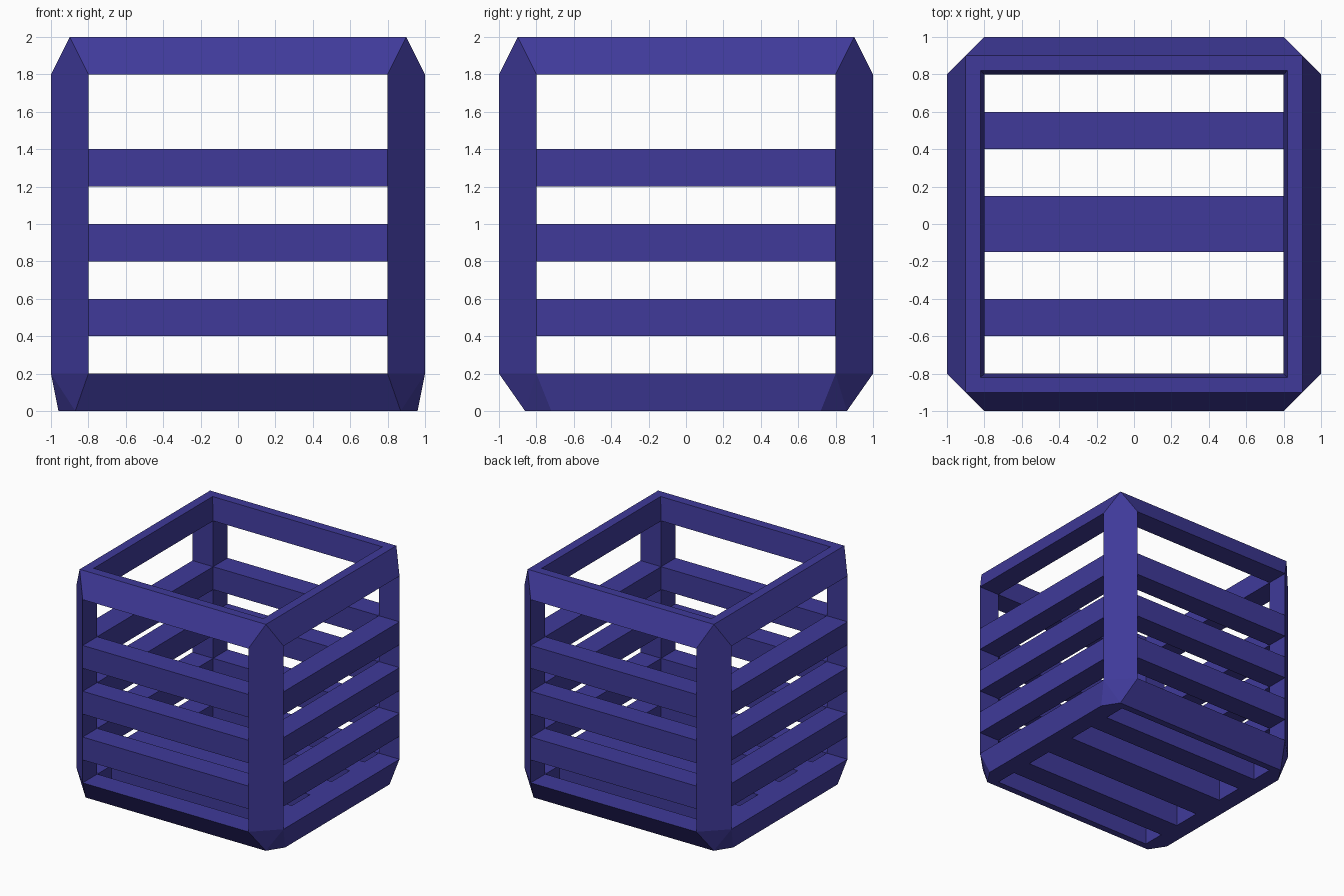
import bpy, bmesh

if "Cube" in bpy.data.objects:
    bpy.data.objects.remove(bpy.data.objects["Cube"])

mat = bpy.data.materials.new("blue_paint")
mat.diffuse_color = (0.05, 0.042, 0.32, 1)
mat.use_nodes = True
mat.node_tree.nodes["Principled BSDF"].inputs["Base Color"].default_value = mat.diffuse_color


def finish(bm, name):
    bmesh.ops.remove_doubles(bm, verts=bm.verts, dist=1e-4)
    bmesh.ops.recalc_face_normals(bm, faces=bm.faces)
    me = bpy.data.meshes.new(name)
    bm.to_mesh(me)
    bm.free()
    me.materials.append(mat)
    ob = bpy.data.objects.new(name, me)
    bpy.context.collection.objects.link(ob)
    return ob


def octagon(a, b, z):
    """Eight points; a = corner point nearer front/back, b = nearer the sides."""
    pts = []
    for sx, sy, order in ((1, -1, (a, b)), (1, 1, (b, a)),
                          (-1, 1, (a, b)), (-1, -1, (b, a))):
        pts += [(sx * p[0], sy * p[1], z) for p in order]
    return pts


def square(h, z):
    return octagon((h, h), (h, h), z)


def frame(name, loops):
    """Closed ring swept through four loops of eight points."""
    bm = bmesh.new()
    rings = [[bm.verts.new(p) for p in lp] for lp in loops]
    for k in range(4):
        lo, hi = rings[k], rings[(k + 1) % 4]
        for i in range(8):
            j = (i + 1) % 8
            if i % 2:
                bm.faces.new((lo[i], lo[j], hi[j], hi[i]))
            elif i % 4 == 0:
                bm.faces.new((lo[i], lo[j], hi[j]))
                bm.faces.new((lo[i], hi[j], hi[i]))
            else:
                bm.faces.new((lo[i], lo[j], hi[i]))
                bm.faces.new((lo[j], hi[j], hi[i]))
    return finish(bm, name)


def prism(name, pts, z0, z1):
    bm = bmesh.new()
    f = bm.faces.new([bm.verts.new((x, y, z0)) for x, y in pts])
    ext = bmesh.ops.extrude_face_region(bm, geom=[f], use_keep_orig=True)
    for v in ext["geom"]:
        if isinstance(v, bmesh.types.BMVert):
            v.co.z = z1
    return finish(bm, name)


def box(name, x0, x1, y0, y1, z0, z1):
    return prism(name, [(x0, y0), (x1, y0), (x1, y1), (x0, y1)], z0, z1)


# Bottom and top frames with chamfered corners
wide = ((0.8, 1.0), (1.0, 0.8))
frame("bottom_frame", [octagon((0.87, 0.86), (0.96, 0.72), 0),
                       octagon(*wide, 0.2), square(0.8, 0.2), square(0.8, 0)])
frame("top_frame", [octagon(*wide, 1.8), square(0.9, 2),
                    square(0.82, 2), square(0.8, 1.8)])

# Triangular corner posts
for sx in (-1, 1):
    for sy in (-1, 1):
        prism("corner_post", [(sx * 0.8, sy * 0.8), (sx, sy * 0.8),
                              (sx * 0.8, sy)], 0.2, 1.8)

# Side slats, three per wall
for z in (0.4, 0.8, 1.2):
    for lo, hi in ((-1, -0.8), (0.8, 1)):
        box("wall_slat", -0.8, 0.8, lo, hi, z, z + 0.2)
        box("side_slat", lo, hi, -0.8, 0.8, z, z + 0.2)

# Floor slats
for lo, hi in ((-0.6, -0.4), (-0.15, 0.15), (0.4, 0.6)):
    box("floor_slat", -0.8, 0.8, lo, hi, 0, 0.2)
